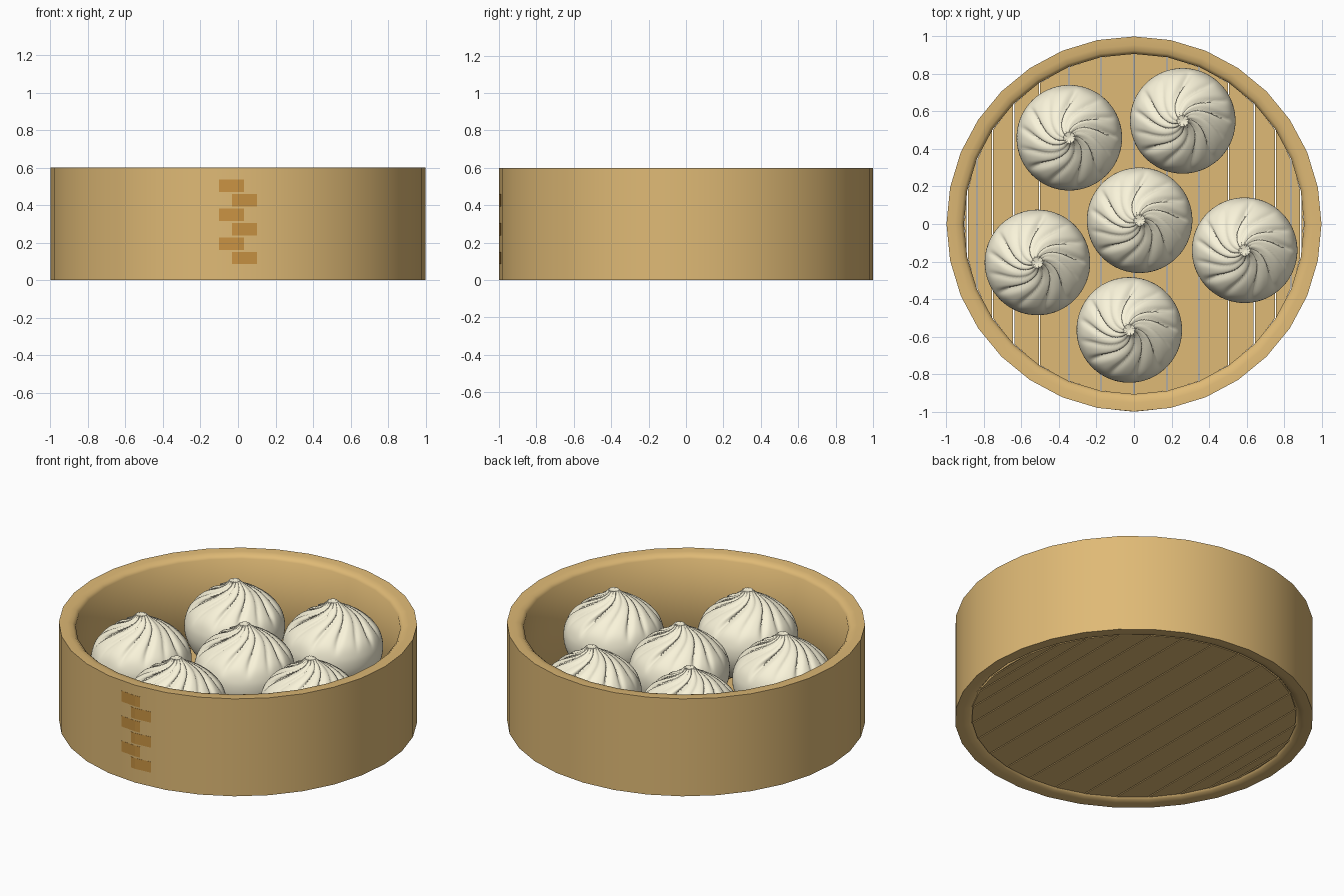
import bpy, bmesh, math

if "Cube" in bpy.data.objects:
    bpy.data.objects.remove(bpy.data.objects["Cube"])

SIDES = 32
R_OUT, R_IN, HEIGHT = 1.0, 0.907, 0.6
FLOOR_LOW, FLOOR = 0.015, 0.10


def material(name, rgb):
    m = bpy.data.materials.new(name)
    m.diffuse_color = (*rgb, 1)
    m.use_nodes = True
    m.node_tree.nodes["Principled BSDF"].inputs["Base Color"].default_value = m.diffuse_color
    return m


bamboo = material("bamboo", (0.74, 0.49, 0.18))
binding = material("dark_bamboo", (0.58, 0.29, 0.055))
dough = material("dough", (0.95, 0.90, 0.70))


def make_object(name, bm, mat, smooth=None):
    bmesh.ops.recalc_face_normals(bm, faces=bm.faces)
    me = bpy.data.meshes.new(name)
    bm.to_mesh(me)
    bm.free()
    me.materials.append(mat)
    ob = bpy.data.objects.new(name, me)
    bpy.context.collection.objects.link(ob)
    if smooth:
        bpy.ops.object.select_all(action='DESELECT')
        ob.select_set(True)
        bpy.context.view_layer.objects.active = ob
        bpy.ops.object.shade_smooth_by_angle(angle=math.radians(smooth))
    return ob


def bridge(bm, a, b):
    n = len(a)
    for i in range(n):
        bm.faces.new((a[i], a[(i + 1) % n], b[(i + 1) % n], b[i]))


def add_prism(bm, outline, z0, z1):
    low = [bm.verts.new((x, y, z0)) for x, y in outline]
    high = [bm.verts.new((x, y, z1)) for x, y in outline]
    bridge(bm, low, high)
    bm.faces.new(low)
    bm.faces.new(high)


# Steamer wall: a section with rounded inner edges, turned round the centre
SECTION = [(R_OUT, 0), (R_OUT, HEIGHT), (0.955, 0.598), (0.925, 0.592), (R_IN, 0.575),
           (R_IN, 0.025), (0.925, 0.008), (0.955, 0.002)]
bm = bmesh.new()
loops = []
for r, z in SECTION:
    loops.append([bm.verts.new((r * math.sin(2 * math.pi * i / SIDES),
                                r * math.cos(2 * math.pi * i / SIDES), z))
                  for i in range(SIDES)])
for i in range(len(loops)):
    bridge(bm, loops[i], loops[(i + 1) % len(loops)])
make_object("steamer_wall", bm, bamboo, 65)

# Floor slats: strips between matching wall corners, with narrow gaps
bm = bmesh.new()
GAP = 0.003
for k in range(-8, 8):
    a0, a1 = (2 * math.pi * j / SIDES for j in (k, k + 1))
    x0, x1 = R_IN * math.sin(a0) + GAP, R_IN * math.sin(a1) - GAP
    y0, y1 = (max(R_IN * math.cos(a), 0.01) for a in (a0, a1))
    add_prism(bm, [(x0, -y0), (x1, -y1), (x1, y1), (x0, y0)], FLOOR_LOW, FLOOR)
make_object("floor_slats", bm, bamboo)


# Staggered binding strips lying flat on the front wall facets
def front_y(x):
    return -1.001 + abs(x) * math.tan(math.pi / SIDES)


bm = bmesh.new()
for i in range(6):
    cx = 0.035 if i % 2 == 0 else -0.035
    cz = 0.118 + 0.077 * i
    xs = (cx - 0.066, 0, cx + 0.066)
    add_prism(bm, [(x, front_y(x)) for x in xs] + [(x, front_y(x) + 0.01) for x in reversed(xs)],
              cz - 0.033, cz + 0.033)
make_object("seam_binding", bm, binding)

# Bun: smoothed profile with twisted pleats pinched towards the top
PROFILE = [(0.12, 0.10), (0.20, 0.14), (0.25, 0.205), (0.276, 0.27), (0.281, 0.33),
           (0.271, 0.38), (0.245, 0.43), (0.195, 0.48), (0.14, 0.52), (0.088, 0.55),
           (0.05, 0.575), (0.03, 0.597)]
SEG, SUB, PLEATS = 168, 4, 13


def smooth_profile(pts):
    ext = [pts[0]] + pts + [pts[-1]]
    out = []
    for i in range(len(pts) - 1):
        p = ext[i:i + 4]
        for s in range(SUB):
            t = s / SUB
            out.append(tuple(0.5 * (2 * b + (c - a) * t + (2 * a - 5 * b + 4 * c - d) * t * t
                                    + (3 * b - a - 3 * c + d) * t ** 3)
                             for a, b, c, d in zip(*p)))
    return out + [pts[-1]]


bm = bmesh.new()
rings = []
for r, z in smooth_profile(PROFILE):
    t = min(max((z - 0.37) / 0.18, 0), 1)
    depth = 0.3 * t * t * (3 - 2 * t)
    twist = 1.5 * max(1 - r / 0.28, 0) ** 1.8
    ring = []
    for i in range(SEG):
        a = 2 * math.pi * i / SEG
        b = a - twist
        groove = (1 - abs(math.sin(PLEATS * b / 2 + 0.5 * math.sin(2 * b)))) ** 2
        vary = 0.75 + 0.35 * math.sin(5 * b + 1)
        rr = r * (1 + 0.03 * t - depth * groove * vary)
        ring.append(bm.verts.new((rr * math.cos(a), rr * math.sin(a), z)))
    rings.append(ring)
for a, b in zip(rings, rings[1:]):
    bridge(bm, a, b)
bm.faces.new(rings[0])
tip = bm.verts.new((0, 0, 0.59))
for i in range(SEG):
    bm.faces.new((rings[-1][i], rings[-1][(i + 1) % SEG], tip))
bun = make_object("bun_1", bm, dough, 60)

# Place the six buns
PLACES = [(0.03, 0.02), (-0.345, 0.46), (0.26, 0.55), (0.59, -0.14), (-0.025, -0.565), (-0.515, -0.205)]
for i, (x, y) in enumerate(PLACES):
    ob = bun
    if i:
        ob = bun.copy()
        ob.name = f"bun_{i + 1}"
        bpy.context.collection.objects.link(ob)
    ob.location = (x, y, 0)
